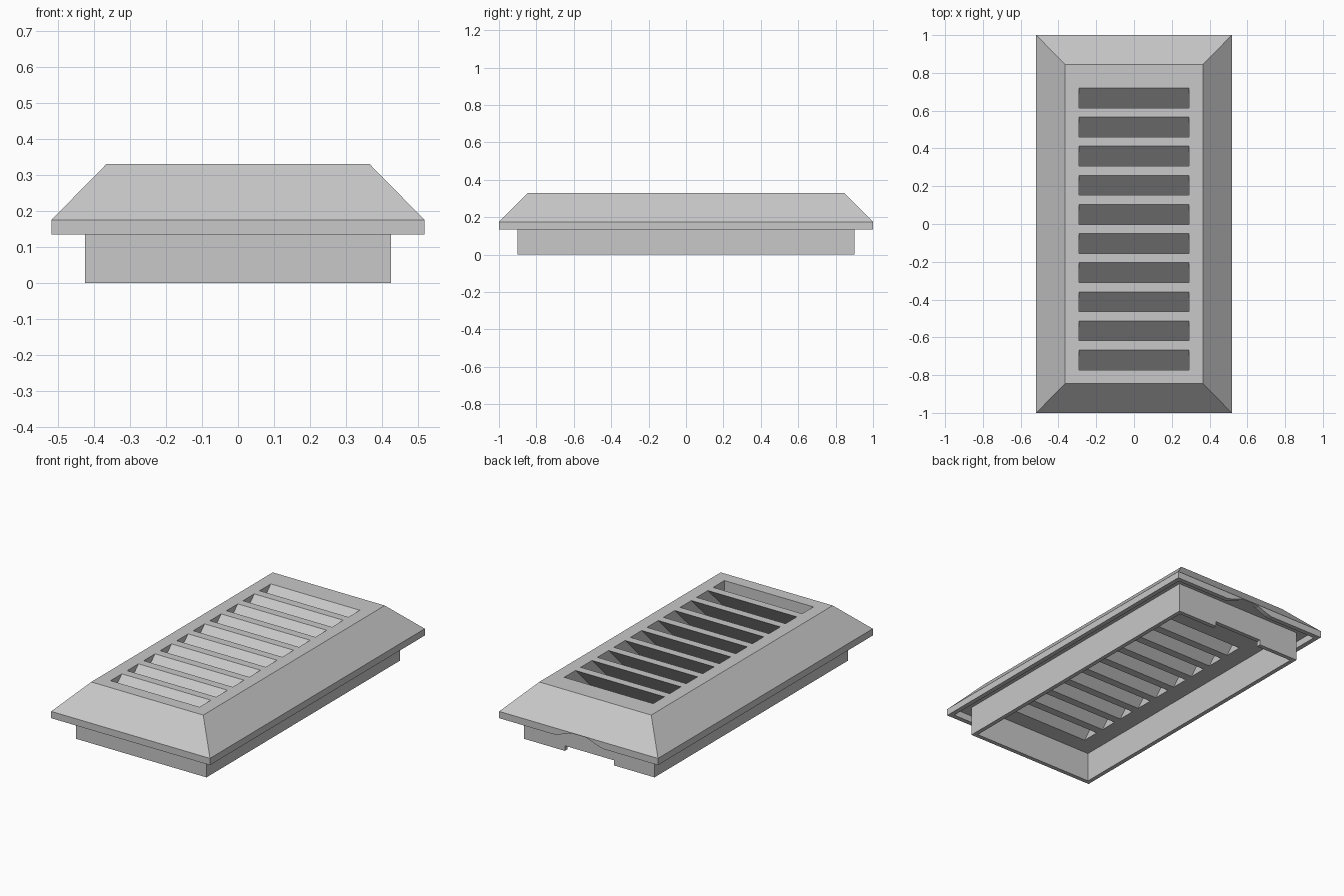
import bpy, bmesh, math

if "Cube" in bpy.data.objects:
    bpy.data.objects.remove(bpy.data.objects["Cube"], do_unlink=True)

grey = bpy.data.materials.new("light_grey")
grey.use_nodes = True
COLOR = (0.58, 0.58, 0.58, 1)
grey.diffuse_color = COLOR
grey.node_tree.nodes["Principled BSDF"].inputs["Base Color"].default_value = COLOR

HALF_X, HALF_Y = 0.5175, 1.0
LIP_BOTTOM, LIP_TOP, TOP = 0.135, 0.175, 0.33
SLOT_W, PITCH, SLOTS, SLOT_HALF_X = 0.105, 0.1541, 10, 0.29


def finish(name, bm):
    bmesh.ops.recalc_face_normals(bm, faces=bm.faces)
    mesh = bpy.data.meshes.new(name)
    bm.to_mesh(mesh)
    bm.free()
    mesh.materials.append(grey)
    ob = bpy.data.objects.new(name, mesh)
    bpy.context.collection.objects.link(ob)
    return ob


def loft(bm, rings):
    """Bridge a list of matching point loops and cap both ends."""
    loops = [[bm.verts.new(p) for p in ring] for ring in rings]
    n = len(loops[0])
    for a, b in zip(loops, loops[1:]):
        for i in range(n):
            bm.faces.new((a[i], a[(i + 1) % n], b[(i + 1) % n], b[i]))
    bm.faces.new(loops[0])
    bm.faces.new(loops[-1])


def rect(hx, hy, z):
    return [(-hx, -hy, z), (hx, -hy, z), (hx, hy, z), (-hx, hy, z)]


def frame(bm, hx, hy, wall, z0, z1):
    """Rectangular tube with open ends, as one closed solid."""
    rings = [rect(hx, hy, z0), rect(hx, hy, z1),
             rect(hx - wall, hy - wall, z1), rect(hx - wall, hy - wall, z0)]
    loops = [[bm.verts.new(p) for p in r] for r in rings]
    for a, b in zip(loops, loops[1:] + loops[:1]):
        for i in range(4):
            j = (i + 1) % 4
            bm.faces.new((a[i], a[j], b[j], b[i]))


def cut(target, cutter):
    mod = target.modifiers.new("cut", "BOOLEAN")
    mod.operation = "DIFFERENCE"
    mod.solver = "EXACT"
    mod.object = cutter
    bpy.context.view_layer.objects.active = target
    bpy.ops.object.modifier_apply(modifier=mod.name)
    bpy.data.objects.remove(cutter, do_unlink=True)


# Sloped hood with slanted louvre slots
bm = bmesh.new()
loft(bm, [rect(HALF_X, HALF_Y, LIP_TOP), rect(0.365, 0.845, TOP)])
hood = finish("louvred_hood", bm)

bm = bmesh.new()
for k in range(SLOTS):
    back = 0.72 - PITCH * k
    front = back - SLOT_W
    if k < SLOTS - 1:
        drop = 0.18
        section = [(back, 0.4), (back, TOP), (back - drop, TOP - drop),
                   (front - drop, TOP - drop), (front, TOP), (front, 0.4)]
    else:  # front slot ends against an upright wall
        section = [(back, 0.4), (back, TOP), (front, TOP - SLOT_W), (front, 0.4)]
    loft(bm, [[(x, y, z) for y, z in section] for x in (-SLOT_HALF_X, SLOT_HALF_X)])
cut(hood, finish("slot_cutter", bm))

# Lip around the hood, with a cable arch at the back
bm = bmesh.new()
frame(bm, HALF_X, HALF_Y, 0.028, LIP_BOTTOM, LIP_TOP)
lip = finish("hood_lip", bm)

bm = bmesh.new()
STEPS = 16
arch = [(0.18, 0.1), (-0.18, 0.1)]
for i in range(STEPS + 1):
    t = i / STEPS
    rise = min(1, 0.62 * (1 - math.cos(2 * math.pi * t)))
    arch.append((-0.18 + 0.36 * t, LIP_BOTTOM - 0.001 + 0.038 * rise))
loft(bm, [[(x, y, z) for x, z in arch] for y in (0.94, 1.05)])
cut(lip, finish("arch_cutter", bm))

# Skirt below the hood, with a shallow notch at the back
bm = bmesh.new()
frame(bm, 0.425, 0.9, 0.025, 0, LIP_TOP)
skirt = finish("base_skirt", bm)

bm = bmesh.new()
loft(bm, [[(x, y, z) for x, z in ((-0.16, -0.1), (0.16, -0.1), (0.16, 0.03), (-0.16, 0.03))]
          for y in (0.85, 0.95)])
cut(skirt, finish("notch_cutter", bm))
